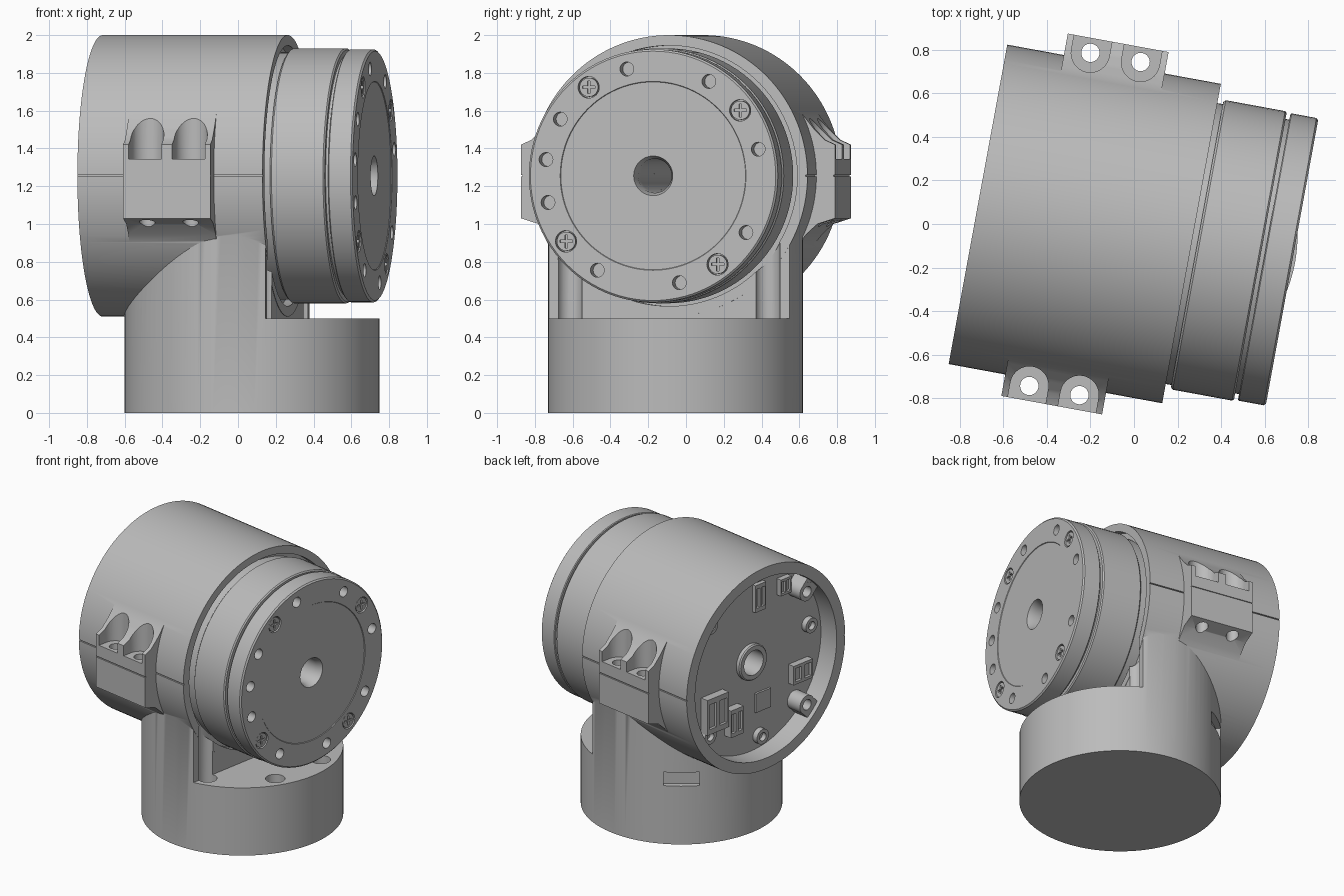
import bpy, bmesh, math
from math import sin, cos, radians, pi
from mathutils import Matrix, Vector

if "Cube" in bpy.data.objects:
    bpy.data.objects.remove(bpy.data.objects["Cube"])

# Local frame: u (x) is the motor axis, v (y) runs across it, z is up
PLACE = Matrix.Translation((0.075, -0.055, 0)) @ Matrix.Rotation(radians(-10.4), 4, 'Z')
AXIS_Z = 1.255
HOUSING_R, DRUM_R, BORE_R = 0.745, 0.675, 0.09
END, START, BOARD = 0.192, -0.804, -0.654

grey = bpy.data.materials.new("light_grey_metal")
grey.use_nodes = True
GREY = (0.5, 0.5, 0.5, 1)
grey.diffuse_color = GREY
grey.node_tree.nodes["Principled BSDF"].inputs["Base Color"].default_value = GREY


def bar_u(r, a, b, v=0.0, h=0.0, n=32):
    """Cylinder along the motor axis, offset by v and h."""
    bm = bmesh.new()
    m = Matrix.Translation(((a + b) / 2, v, AXIS_Z + h)) @ Matrix.Rotation(pi / 2, 4, 'Y')
    bmesh.ops.create_cone(bm, cap_ends=True, segments=n, radius1=r, radius2=r, depth=b - a, matrix=m)
    return bm


def bar_z(r, a, b, u=0.0, v=0.0, n=32):
    bm = bmesh.new()
    m = Matrix.Translation((u, v, (a + b) / 2))
    bmesh.ops.create_cone(bm, cap_ends=True, segments=n, radius1=r, radius2=r, depth=b - a, matrix=m)
    return bm


def box(u, v, z, turn=Matrix()):
    """Box from three (low, high) ranges, then turned."""
    bm = bmesh.new()
    mid = Vector([(p[0] + p[1]) / 2 for p in (u, v, z)])
    size = [p[1] - p[0] for p in (u, v, z)]
    bmesh.ops.create_cube(bm, size=1, matrix=turn @ Matrix.Translation(mid) @ Matrix.Diagonal((*size, 1)))
    return bm


def prism(points, push):
    bm = bmesh.new()
    f = bm.faces.new([bm.verts.new(p) for p in points])
    ext = bmesh.ops.extrude_face_region(bm, geom=[f], use_keep_orig=True)
    bmesh.ops.translate(bm, vec=push, verts=[g for g in ext["geom"] if isinstance(g, bmesh.types.BMVert)])
    bmesh.ops.recalc_face_normals(bm, faces=bm.faces)
    return bm


def lathe(profile, n=96):
    """Closed (u, radius) loop turned about the motor axis."""
    bm = bmesh.new()
    vs = [bm.verts.new((u, r, AXIS_Z)) for u, r in profile]
    es = [bm.edges.new((vs[i - 1], vs[i])) for i in range(len(vs))]
    bmesh.ops.spin(bm, geom=vs + es, cent=(0, 0, AXIS_Z), axis=(1, 0, 0), angle=2 * pi, steps=n)
    bmesh.ops.remove_doubles(bm, verts=bm.verts, dist=1e-4)
    bmesh.ops.recalc_face_normals(bm, faces=bm.faces)
    return bm


def make(name, *parts):
    mesh = bpy.data.meshes.new(name)
    joined = bmesh.new()
    for bm in parts:
        tmp = bpy.data.meshes.new("tmp")
        bm.to_mesh(tmp)
        bm.free()
        joined.from_mesh(tmp)
        bpy.data.meshes.remove(tmp)
    joined.to_mesh(mesh)
    joined.free()
    mesh.materials.append(grey)
    ob = bpy.data.objects.new(name, mesh)
    bpy.context.collection.objects.link(ob)
    return ob


def combine(ob, op, *parts):
    """Boolean with the parts, baked into the mesh."""
    tool = make("tool", *parts)
    tool.hide_render = True
    mod = ob.modifiers.new("bool", 'BOOLEAN')
    mod.operation, mod.object, mod.solver = op, tool, 'EXACT'
    dg = bpy.context.evaluated_depsgraph_get()
    dg.update()
    old, new = ob.data, bpy.data.meshes.new_from_object(ob.evaluated_get(dg))
    ob.modifiers.clear()
    ob.data = new
    bpy.data.meshes.remove(old)
    bpy.data.objects.remove(tool)


def finish(ob):
    ob.matrix_world = PLACE
    bpy.ops.object.select_all(action='DESELECT')
    ob.select_set(True)
    bpy.context.view_layer.objects.active = ob
    bpy.ops.object.shade_smooth_by_angle(angle=radians(30))


# Base and column, cut away beneath the drum, with screw grooves and holes
body = make("housing_and_base", bar_z(DRUM_R, 0, AXIS_Z, n=96))
combine(body, 'DIFFERENCE', box((END - 0.002, 1), (-1, 1), (0.5, 2)))

# Main housing with its parting line
shell = bar_u(HOUSING_R, START, END, n=128)
combine(body, 'UNION', shell)
seam = (AXIS_Z - 0.004, AXIS_Z + 0.004)
combine(body, 'DIFFERENCE', *[box((-1, 0.4), sorted((s * 0.735, s * 0.8)), seam) for s in (1, -1)])

# Clamp lugs on both sides
LUG = [(0.6, -0.42), (0.69, -0.31), (0.75, -0.255), (0.845, -0.225), (0.845, 0.165),
       (0.79, 0.19), (0.73, 0.25), (0.69, 0.3), (0.6, 0.42)]
for s in (1, -1):
    combine(body, 'UNION', prism([(-0.54, s * v, AXIS_Z + h) for v, h in LUG], (0.47, 0, 0)))
pockets, bolts = [], []
for s in (1, -1):
    for u in (-0.422, -0.188):
        arc = [(u + 0.088 * cos(pi * i / 16), s * (0.775 - 0.088 * sin(pi * i / 16)), 1.345) for i in range(17)]
        arc += [(u - 0.088, s * 0.95, 1.345), (u + 0.088, s * 0.95, 1.345)]
        pockets.append(prism(arc, (0, 0, 0.4)))
        bolts.append(bar_z(0.042, 0.85, 1.4, u, s * 0.777))
combine(body, 'DIFFERENCE', *pockets)
combine(body, 'DIFFERENCE', *bolts)
combine(body, 'DIFFERENCE', *[box((-0.6, 0), sorted((s * 0.838, s * 0.9)), seam) for s in (1, -1)])

# Open rear end, front recess and through bore
combine(body, 'DIFFERENCE', bar_u(0.665, -1, BOARD, n=96))
combine(body, 'DIFFERENCE', bar_u(0.69, 0.14, 0.4, n=96))
combine(body, 'DIFFERENCE', bar_u(BORE_R, -1, 0.4, n=48))

# Screw holes in the base and grooves up the column
wells = []
for a in (-69, -22, 22, 69):
    top = 0.9 if abs(a) > 45 else 0.6
    wells.append(bar_z(0.066, 0.42, top, 0.57 * cos(radians(a)), 0.57 * sin(radians(a))))
combine(body, 'DIFFERENCE', *wells)

# Shallow cable port at the rear of the base
combine(body, 'DIFFERENCE', box((0.63, 0.8), (-0.12, 0.12), (0.43, 0.53),
                                Matrix.Rotation(radians(135.4), 4, 'Z')))
finish(body)

# Drum and its narrower neck
drum = make("drum", lathe([(0.1, BORE_R), (0.1, 0.655), (0.218, 0.655), (0.218, 0.665), (0.228, DRUM_R),
                           (0.505, DRUM_R), (0.513, 0.667), (0.513, 0.64), (0.54, 0.64), (0.54, BORE_R)]))
finish(drum)

# Output disc with a ring of holes and counterbores
disc = make("output_disc", lathe([(0.531, BORE_R), (0.531, 0.665), (0.536, 0.67), (0.652, 0.67), (0.661, 0.66),
                                  (0.661, 0.5), (0.657, 0.497), (0.657, 0.105), (0.61, BORE_R)]))


def ring(deg, r=0.583):
    return r * cos(radians(deg)), r * sin(radians(deg))


hole_angles = [14 + 45 * k for k in range(8)] + [171.5]
screw_angles = [36.5 + 90 * k for k in range(4)]
combine(disc, 'DIFFERENCE', *[bar_u(0.037, 0.58, 0.7, *ring(a), n=24) for a in hole_angles],
        *[bar_u(0.057, 0.62, 0.7, *ring(a)) for a in screw_angles])
finish(disc)

# Cross-head screws
screws = make("disc_screws", *[bar_u(0.05, 0.61, 0.656, *ring(a)) for a in screw_angles])
for w, h in ((0.034, 0.007), (0.007, 0.034)):
    slots = []
    for a in screw_angles:
        v, z = ring(a)
        slots.append(box((0.643, 0.7), (v - w, v + w), (AXIS_Z + z - h, AXIS_Z + z + h)))
    combine(screws, 'DIFFERENCE', *slots)
finish(screws)

# Hub ring in the open rear end
finish(make("rear_hub", lathe([(BOARD + 0.01, BORE_R), (BOARD + 0.01, 0.13), (-0.68, 0.13),
                               (-0.688, 0.122), (-0.688, BORE_R)], 48)))

# Mounting posts, two of them tied to the housing wall
for side, a in (("upper", 135), ("lower", 225)):
    v, z = ring(a, 0.59)
    turn = Matrix.Translation((0, 0, AXIS_Z)) @ Matrix.Rotation(radians(a), 4, 'X')
    post = make(side + "_wall_post", bar_u(0.068, BOARD - 0.12, BOARD + 0.01, v, z))
    combine(post, 'UNION', box((BOARD - 0.119, BOARD + 0.009), (0.59, 0.69), (-0.066, 0.066), turn))
    combine(post, 'DIFFERENCE', bar_u(0.038, -1, BOARD - 0.02, v, z))
    finish(post)
small = [ring(45, 0.56), ring(315, 0.58), (-0.54, 0.1), (-0.08, -0.57)]
posts = make("board_posts", *[bar_u(0.055, BOARD - 0.04, BOARD + 0.01, *p) for p in small])
combine(posts, 'DIFFERENCE', *[bar_u(0.03, -1, BOARD - 0.005, *p) for p in small])
finish(posts)

# Connectors and chips: v, height, half width, half height, thickness
CHIPS = {"side_connector": (-0.45, -0.21, 0.09, 0.07, 0.05), "large_connector": (0.36, -0.25, 0.1, 0.13, 0.06),
         "small_connector": (0.18, -0.37, 0.06, 0.1, 0.06), "square_chip": (-0.11, -0.32, 0.07, 0.07, 0.015),
         "slim_connector": (-0.07, 0.46, 0.05, 0.1, 0.03), "top_connector": (-0.3, 0.47, 0.05, 0.06, 0.04)}
for name, (v, h, w, t, d) in CHIPS.items():
    chip = make(name, box((BOARD - d, BOARD + 0.01), (v - w, v + w), (AXIS_Z + h - t, AXIS_Z + h + t)))
    if "connector" in name:
        combine(chip, 'DIFFERENCE', *[box((-1, BOARD - d + 0.02), (v + s * w / 2 - w / 3, v + s * w / 2 + w / 3),
                                          (AXIS_Z + h - t * 0.7, AXIS_Z + h + t * 0.7)) for s in (1, -1)])
    finish(chip)
